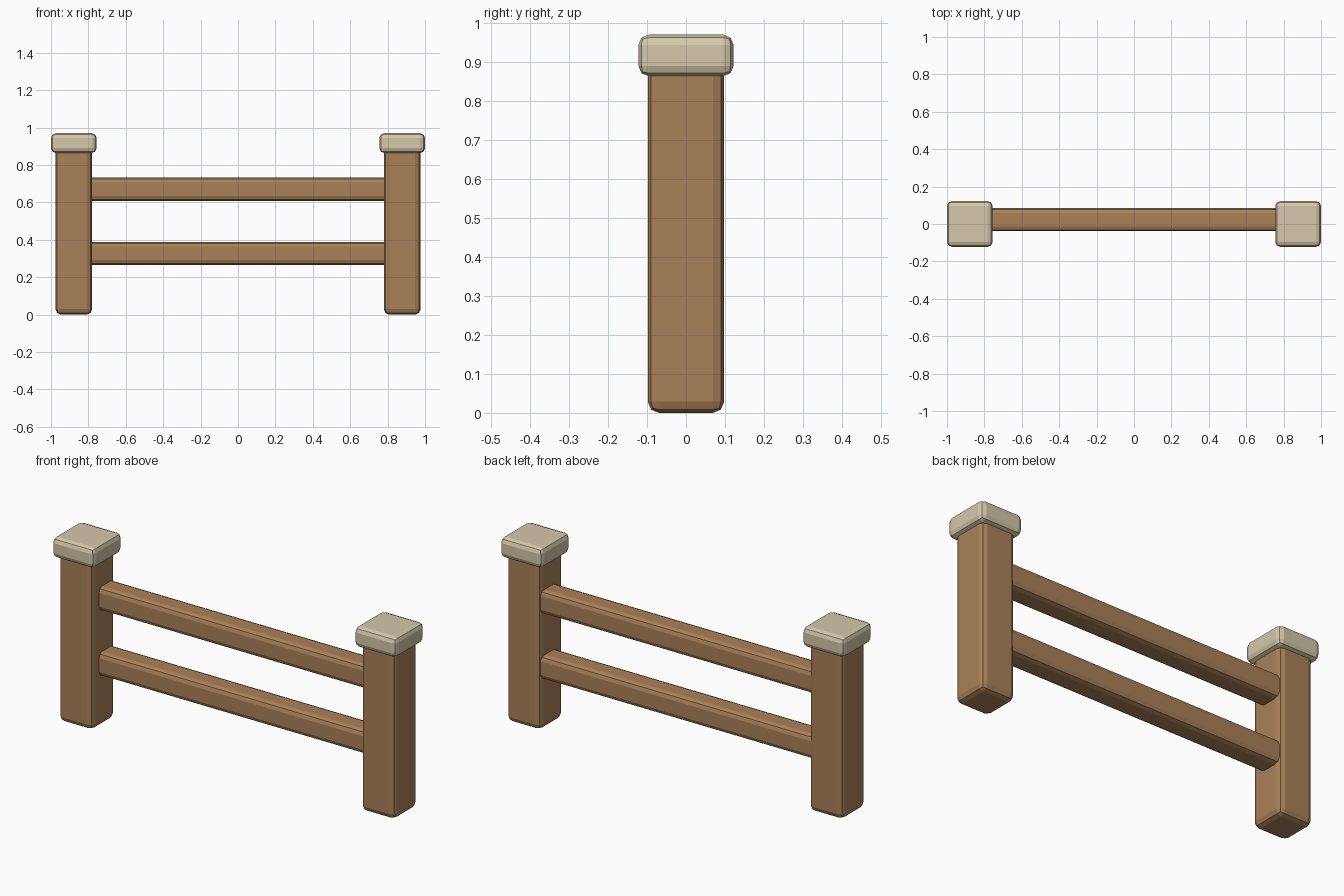
import bpy

if "Cube" in bpy.data.objects:
    bpy.data.objects.remove(bpy.data.objects["Cube"])

def material(name, color):
    m = bpy.data.materials.new(name)
    m.diffuse_color = color
    m.use_nodes = True
    m.node_tree.nodes["Principled BSDF"].inputs["Base Color"].default_value = m.diffuse_color
    return m

wood = material("wood", (0.40, 0.22, 0.10, 1))
stone = material("pale_stone", (0.66, 0.58, 0.40, 1))

def bevelled_box(name, center, size, bevel, mat):
    """Box with applied scale and a two-segment rounded edge."""
    bpy.ops.mesh.primitive_cube_add(size=1, location=center)
    ob = bpy.context.object
    ob.name = name
    ob.scale = size
    bpy.ops.object.transform_apply(location=False, rotation=False, scale=True)
    mod = ob.modifiers.new("rounded_edges", 'BEVEL')
    mod.width = bevel
    mod.segments = 2
    mod.limit_method = 'NONE'
    ob.data.materials.append(mat)
    return ob

# Posts with their caps
for side, s in (("left", -1), ("right", 1)):
    x = s * 0.878
    bevelled_box(side + "_post", (x, 0, 0.445), (0.196, 0.196, 0.89), 0.029, wood)
    bevelled_box(side + "_cap", (x, 0, 0.917), (0.244, 0.244, 0.106), 0.026, stone)

# Rails, set slightly to the back and let into the posts
for name, z in (("lower_rail", 0.327), ("upper_rail", 0.67)):
    bevelled_box(name, (0, 0.023, z), (1.72, 0.123, 0.124), 0.026, wood)
